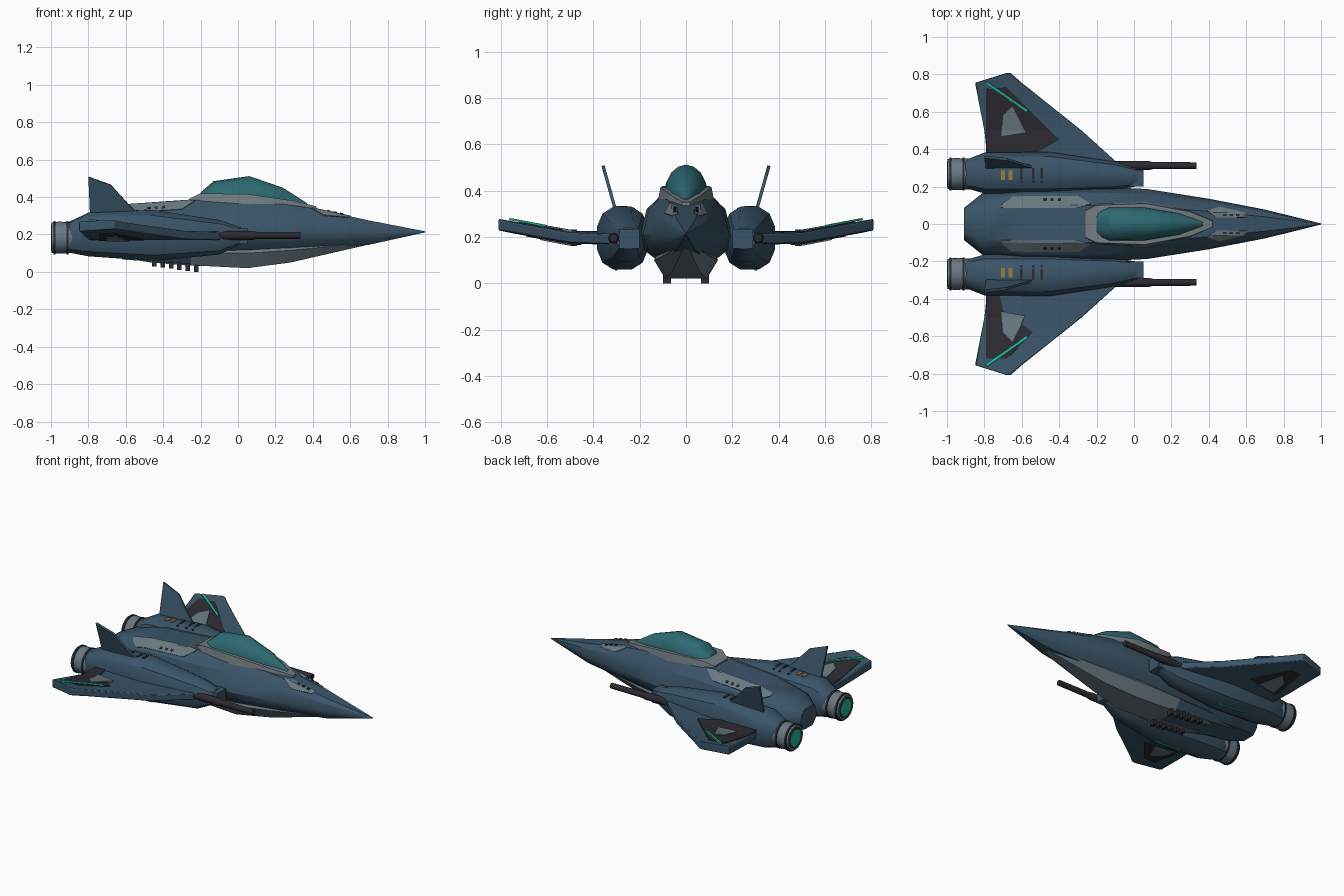
import bpy, bmesh, math
from mathutils import Vector
from mathutils.bvhtree import BVHTree

if "Cube" in bpy.data.objects:
    bpy.data.objects.remove(bpy.data.objects["Cube"], do_unlink=True)


def material(name, rgb):
    m = bpy.data.materials.new(name)
    m.use_nodes = True
    m.diffuse_color = (*rgb, 1)
    m.node_tree.nodes["Principled BSDF"].inputs["Base Color"].default_value = (*rgb, 1)
    return m


BLUE = material("hull blue", (.042, .09, .14))
GREY = material("panel grey", (.14, .19, .22))
FRAME = material("frame grey", (.17, .21, .23))
TEAL = material("canopy teal", (.026, .14, .165))
DARK = material("dark metal", (.026, .024, .032))
GREEN = material("glow green", (.016, .46, .32))
AMBER = material("amber", (.32, .2, .05))
SIDES = ((1, "left_"), (-1, "right_"))


def finish(name, bm, mat):
    bmesh.ops.recalc_face_normals(bm, faces=bm.faces[:])
    me = bpy.data.meshes.new(name)
    bm.to_mesh(me)
    bm.free()
    me.materials.append(mat)
    ob = bpy.data.objects.new(name, me)
    bpy.context.collection.objects.link(ob)
    return ob


def smooth(ob, degrees=32):
    bpy.ops.object.select_all(action='DESELECT')
    ob.select_set(True)
    bpy.context.view_layer.objects.active = ob
    bpy.ops.object.shade_smooth_by_angle(angle=math.radians(degrees))
    return ob


def loft(name, rings, mat):
    """Skin a row of closed rings and cap both ends."""
    bm = bmesh.new()
    rows = [[bm.verts.new(p) for p in r] for r in rings]
    n = len(rows[0])
    for a, b in zip(rows, rows[1:]):
        for i in range(n):
            j = (i + 1) % n
            bm.faces.new((a[i], a[j], b[j], b[i]))
    bm.faces.new(rows[0])
    bm.faces.new(rows[-1])
    return smooth(finish(name, bm, mat))


def lathe(name, profile, y, z, mat, n=20):
    """Turn (x, radius) pairs about a lengthwise axis."""
    turn = [math.tau * i / n for i in range(n)]
    return loft(name, [[(x, y + r * math.cos(t), z + r * math.sin(t)) for t in turn]
                       for x, r in profile], mat)


def box(name, x0, x1, y0, y1, z0, z1, mat):
    return loft(name, [[(x, y0, z0), (x, y1, z0), (x, y1, z1), (x, y0, z1)]
                       for x in (x0, x1)], mat)


def surface(ob):
    return BVHTree.FromPolygons([v.co for v in ob.data.vertices],
                                [p.vertices[:] for p in ob.data.polygons])


def plate(name, outline, tree, mat, side=1, below=False, lift=0):
    """Thin plate cut to an outline and laid on a surface from above or below."""
    bm = bmesh.new()
    bm.faces.new([bm.verts.new((x, y * side, 0)) for x, y in outline])
    for axis in (0, 1):
        for k in range(-24, 24):
            co, no = Vector(), Vector()
            co[axis], no[axis] = k * .04 + .02, 1
            bmesh.ops.bisect_plane(bm, geom=bm.verts[:] + bm.edges[:] + bm.faces[:],
                                   plane_co=co, plane_no=no)
    d = -1 if below else 1
    for v in bm.verts:
        start = Vector((v.co.x, v.co.y, d))
        hit = tree.ray_cast(start, Vector((0, 0, -d)))[0] or tree.find_nearest(start)[0]
        v.co.z = hit.z + d * lift
    ob = finish(name, bm, mat)
    solid = ob.modifiers.new("thickness", 'SOLIDIFY')
    solid.thickness, solid.offset = .009, 0
    return ob


def strip(x0, x1, y0, y1):
    return [(x0, y0), (x1, y0), (x1, y1), (x0, y1)]


# Fuselage: one half section scaled along the length
HALF = [(.5, .93), (.85, .6), (1, 0), (.88, -.5), (.5, -1)]
SECTION = HALF + [(-a, b) for a, b in reversed(HALF)]


def hull_ring(x, w, top, mid, bot):
    return [(x, a * w, mid + b * ((top - mid) if b > 0 else (mid - bot))) for a, b in SECTION]


fuselage = loft("fuselage", [hull_ring(*s) for s in (
    (-.91, .085, .27, .2, .13), (-.81, .165, .32, .2, .11), (-.6, .19, .37, .2, .09),
    (-.2, .2, .4, .2, .08), (.07, .187, .4, .21, .09), (.4, .135, .35, .21, .12),
    (.7, .077, .28, .21, .145), (1, .003, .217, .214, .211))], BLUE)
hull = surface(fuselage)


# Belly fairing and keel behind it
def keel_ring(x, w, z, w_low, z_low):
    return [(x, w, z), (x, w_low, z_low), (x, -w_low, z_low), (x, -w, z),
            (x, -w * .8, z + .05), (x, w * .8, z + .05)]


loft("belly_fairing", [keel_ring(*s) for s in (
    (-.25, .138, .1, .092, .035), (.05, .138, .1, .09, .02),
    (.28, .105, .115, .06, .05), (.69, .04, .155, .015, .144))], GREY)
keel = surface(loft("rear_keel", [keel_ring(*s) for s in (
    (-.78, .08, .12, .06, .108), (-.47, .13, .1, .1, .055), (-.25, .136, .1, .09, .037))], BLUE))

# Cockpit
loft("canopy_frame", [[(x, w * 1.2, .3), (x, w, z), (x, -w, z), (x, -w * 1.2, .3)]
                      for x, w, z in ((-.26, .07, .39), (-.2, .1, .42), (.06, .11, .415),
                                      (.3, .065, .38), (.42, .016, .35))], FRAME)
arc = [math.pi * i / 8 for i in range(9)]
loft("canopy", [[(x, w * math.cos(t), z + h * math.sin(t)) for t in arc]
                for x, w, z, h in ((-.2, .065, .4, .025), (-.13, .093, .4, .085),
                                   (.06, .09, .395, .117), (.24, .06, .37, .08),
                                   (.37, .012, .355, .012))], TEAL)


def nacelle_ring(x, y0, y1, z0, z1, side):
    ring = []
    for i in range(12):
        t = math.tau * (i + .5) / 12
        c, s = math.cos(t), math.sin(t)
        c, s = (math.copysign(abs(v) ** .8, v) for v in (c, s))
        ring.append((x, side * ((y0 + y1) / 2 + c * (y1 - y0) / 2), (z0 + z1) / 2 + s * (z1 - z0) / 2))
    return ring


WING = ((.22, .03, -.77, .19), (.5, -.28, -.8, .197), (.755, -.6, -.85, .243), (.808, -.66, -.68, .253))
FIN = ((-.79, .27), (-.8, .508), (-.68, .465), (-.585, .36), (-.52, .3), (-.52, .27))
WING_PANEL = {1: [(-.79, .37), (-.79, .72), (-.68, .73), (-.4, .45), (-.54, .37)],
              -1: [(-.79, .37), (-.79, .72), (-.68, .72), (-.54, .58), (-.7, .46), (-.72, .37)]}

for s, side in SIDES:
    # Engine nacelle with nozzle and glowing exhaust
    nacelle = surface(loft(side + "nacelle", [nacelle_ring(*r, s) for r in (
        (-.9, .19, .345, .1, .265), (-.8, .16, .385, .08, .32), (-.45, .16, .388, .055, .335),
        (-.1, .18, .335, .09, .28), (.015, .2, .3, .145, .24))], BLUE))
    y, z = s * .267, .183
    lathe(side + "nozzle", [(-.85, .07), (-.88, .082), (-.96, .086), (-.998, .08)], y, z, GREY)
    for i, x in enumerate((-.905, -.975)):
        lathe(f"{side}nozzle_band_{i}", [(x, .08), (x, .089), (x - .012, .089), (x - .012, .08)], y, z, DARK)
    lathe(side + "nozzle_rim", [(-.98, .07), (-.999, .07)], y, z, DARK)
    lathe(side + "exhaust_glow", [(-.98, .055), (-1, .055)], y, z, GREEN)

    # Wing with its panels and light strip
    ob = loft(side + "wing", [[(le, s * y, z + .022), (le, s * y, z - .022),
                               (te, s * y, z - .026), (te, s * y, z + .026)]
                              for y, le, te, z in WING], BLUE)
    wing = surface(ob)
    bevel = ob.modifiers.new("soft edge", 'BEVEL')
    bevel.width, bevel.segments = .006, 2
    plate(side + "wing_panel", WING_PANEL[s], wing, DARK, s)
    inset = [(-.71, .47), (-.7, .58), (-.65, .63), (-.58, .49)]
    plate(side + "wing_inset", inset, wing, GREY, s, lift=.005)
    plate(side + "wing_light", [(-.795, .75), (-.785, .762), (-.57, .612), (-.575, .6)],
          wing, GREEN, s, lift=.008)
    plate(side + "wing_under_panel", [(-.74, .45), (-.74, .69), (-.66, .69), (-.5, .5)],
          wing, DARK, s, below=True)
    plate(side + "wing_under_inset", inset, wing, GREY, s, below=True, lift=.005)

    # Canted tail fin
    bm = bmesh.new()
    bm.faces.new([bm.verts.new((x, s * (.3 + (z - .3) * .28), z)) for x, z in FIN])
    solid = finish(side + "tail_fin", bm, BLUE).modifiers.new("thickness", 'SOLIDIFY')
    solid.thickness, solid.offset = .014, 0

    # Cannon and mount
    lathe(side + "cannon", [(-.14, .024), (.08, .024), (.1, .019), (.335, .018)],
          s * .312, .195, DARK, 12)
    box(side + "cannon_mount", -.1, .05, s * .2, s * .29, .15, .235, BLUE)

    # Nacelle vents and underside light
    for i, x in enumerate((-.71, -.67)):
        plate(f"{side}amber_vent_{i}", strip(x, x + .02, .235, .285), nacelle, AMBER, s)
    for i, x in enumerate((-.61, -.545, -.5)):
        plate(f"{side}dark_vent_{i}", strip(x, x + .014, .22, .3), nacelle, DARK, s)
    plate(side + "nacelle_light", strip(-.62, -.42, .295, .307), nacelle, GREEN, s, below=True)

    # Fuselage spine and nose panels with their ports
    plate(side + "spine_panel", [(-.71, .085), (-.7, .11), (-.65, .145), (-.3, .148),
                                 (-.23, .105), (-.32, .085)], hull, GREY, s)
    plate(side + "nose_panel", [(.39, .07), (.44, .035), (.6, .035), (.59, .06), (.46, .09)], hull, GREY, s)
    for i in range(3):
        x = -.485 + i * .04
        plate(f"{side}spine_port_{i}", strip(x, x + .016, .125, .137), hull, DARK, s, lift=.004)
        x = .475 + i * .035
        plate(f"{side}nose_port_{i}", strip(x, x + .018, .042, .054), hull, DARK, s, lift=.004)

    # Keel panel and its row of dark vents
    plate(side + "keel_panel", [(-.58, .05), (-.5, .1), (-.22, .09), (-.2, .045)], keel, GREY, s, below=True)
    for i in range(6):
        x = -.46 + i * .045
        z = .028 - i * .0056
        box(f"{side}keel_vent_{i}", x, x + .024, s * .065, s * .1, z, z + .04, DARK)
